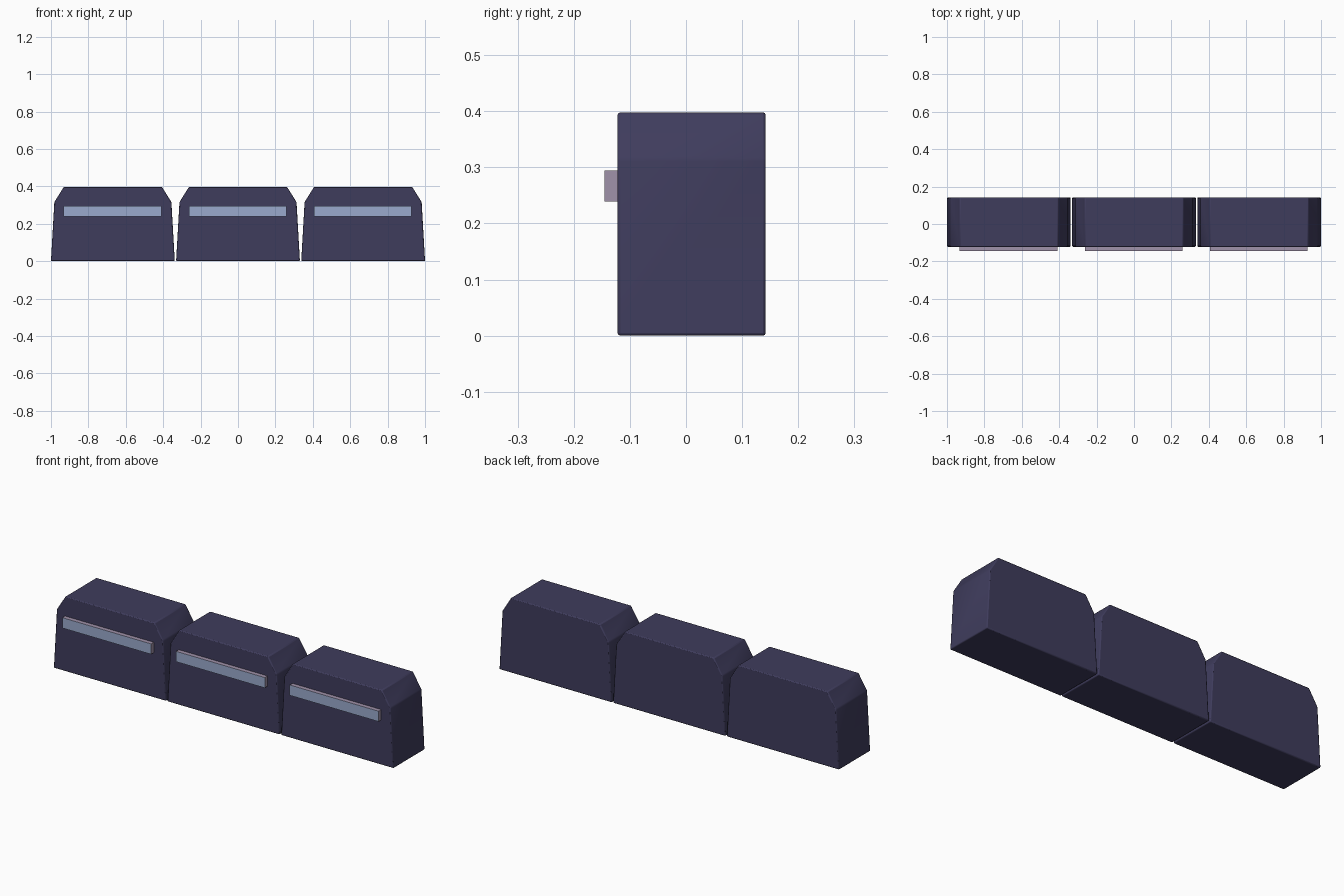
import bpy
import bmesh
import math

if "Cube" in bpy.data.objects:
    bpy.data.objects.remove(bpy.data.objects["Cube"], do_unlink=True)


def material(name, rgb):
    mat = bpy.data.materials.new(name)
    mat.use_nodes = True
    mat.diffuse_color = (*rgb, 1)
    mat.node_tree.nodes["Principled BSDF"].inputs["Base Color"].default_value = (*rgb, 1)
    return mat


BODY = material("dark slate purple", (0.049, 0.045, 0.108))
PANEL = material("pale blue", (0.323, 0.402, 0.61))
FRAME = material("dusty mauve", (0.352, 0.287, 0.402))


def extrude_profile(name, points, x, y_front, y_back, materials):
    """Extrude an x-z outline from the front to the back."""
    bm = bmesh.new()
    face = bm.faces.new([bm.verts.new((px, y_front, pz)) for px, pz in points])
    moved = bmesh.ops.extrude_face_region(bm, geom=[face])["geom"]
    bmesh.ops.translate(bm, vec=(0, y_back - y_front, 0),
                        verts=[v for v in moved if isinstance(v, bmesh.types.BMVert)])
    bmesh.ops.recalc_face_normals(bm, faces=bm.faces)
    mesh = bpy.data.meshes.new(name)
    bm.to_mesh(mesh)
    bm.free()
    for mat in materials:
        mesh.materials.append(mat)
    obj = bpy.data.objects.new(name, mesh)
    obj.location.x = x
    bpy.context.collection.objects.link(obj)
    return obj


# Half outline of a tapered block with chamfered shoulders, then mirrored
half = [(0.331, 0.0), (0.313, 0.316), (0.262, 0.398)]
block = half + [(-px, pz) for px, pz in reversed(half)]
slot = [(-0.261, 0.239), (0.261, 0.239), (0.261, 0.294), (-0.261, 0.294)]

for side, x in (("right", -0.669), ("middle", 0), ("left", 0.669)):
    # Block with softened edges
    body = extrude_profile(side + "_block", block, x, -0.122, 0.142, [BODY])
    bevel = body.modifiers.new("soft_edges", "BEVEL")
    bevel.width = 0.005
    bevel.segments = 2
    bevel.limit_method = "ANGLE"
    bevel.angle_limit = math.radians(20)
    bpy.ops.object.select_all(action="DESELECT")
    body.select_set(True)
    bpy.context.view_layer.objects.active = body
    bpy.ops.object.shade_smooth_by_angle(angle=math.radians(50))

    # Raised strip: pale front, mauve edges
    strip = extrude_profile(side + "_front_strip", slot, x - 0.002, -0.145, -0.118, [FRAME, PANEL])
    for poly in strip.data.polygons:
        poly.material_index = 1 if poly.normal.y < -0.9 else 0
